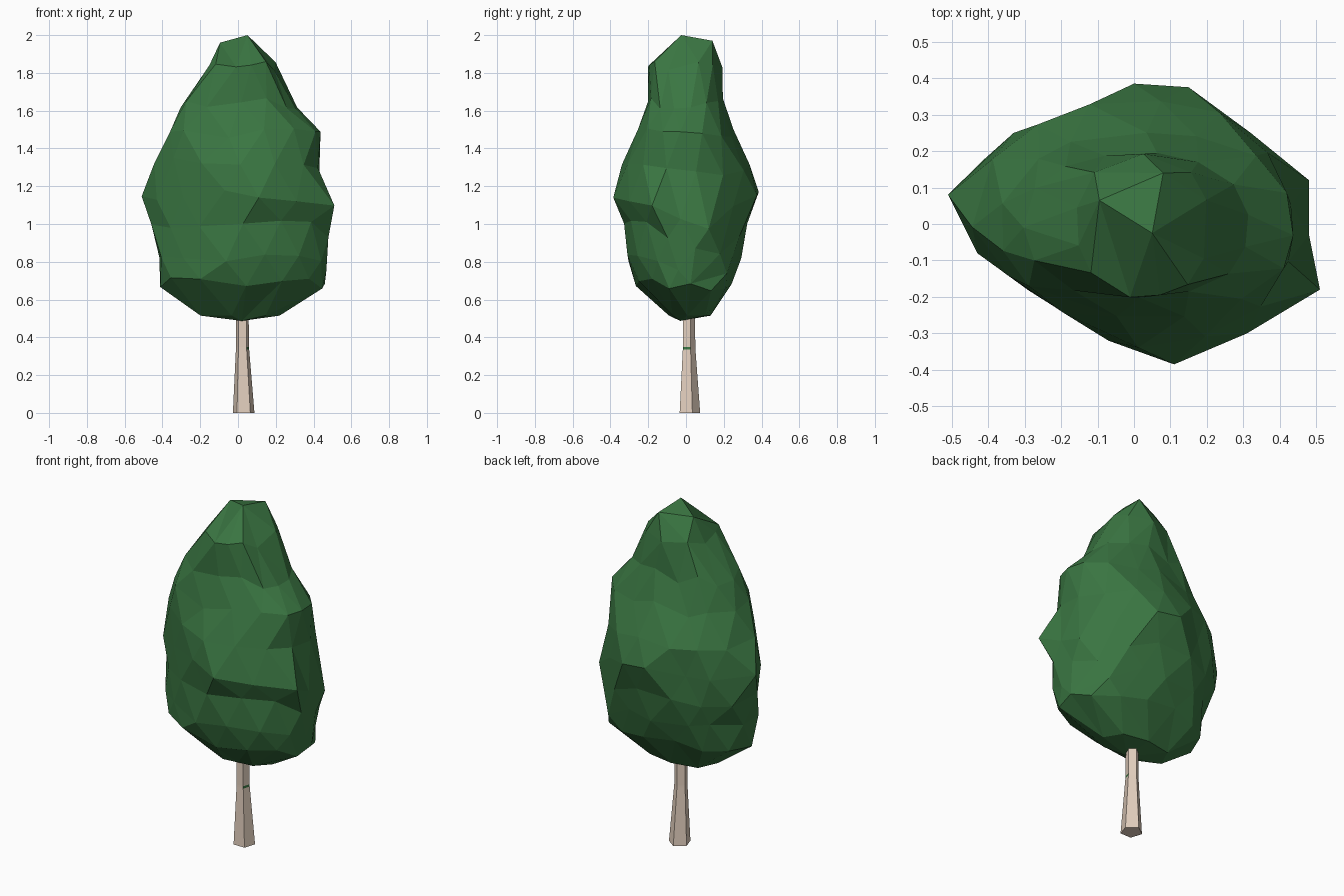
import bpy, bmesh, math, random
from mathutils import Vector

if "Cube" in bpy.data.objects:
    bpy.data.objects.remove(bpy.data.objects["Cube"])

random.seed(4)


def material(name, rgb):
    m = bpy.data.materials.new(name)
    m.diffuse_color = (*rgb, 1)
    m.use_nodes = True
    m.node_tree.nodes["Principled BSDF"].inputs["Base Color"].default_value = m.diffuse_color
    return m


LEAF = material("leaf green", (0.042, 0.18, 0.054))
BARK = material("pale bark", (0.76, 0.62, 0.51))


def finish(bm, name, mats):
    bmesh.ops.recalc_face_normals(bm, faces=bm.faces[:])
    mesh = bpy.data.meshes.new(name)
    bm.to_mesh(mesh)
    bm.free()
    for m in mats:
        mesh.materials.append(m)
    ob = bpy.data.objects.new(name, mesh)
    bpy.context.collection.objects.link(ob)
    return ob


# Trunk: tapered pentagon with one tiny green fleck on the right side
# each ring: z, radius, centre x, centre y
trunk_rings = [(0, .06, .03, .015), (.335, .037, .024, .013),
               (.348, .0365, .024, .013), (.7, .033, .022, .012)]
bm = bmesh.new()
rings = []
for z, r, cx, cy in trunk_rings:
    rings.append([bm.verts.new((cx + r * math.cos(math.radians(90 + 72 * i)),
                                cy + r * math.sin(math.radians(90 + 72 * i)), z))
                  for i in range(5)])
for k in range(3):
    for i in range(5):
        j = (i + 1) % 5
        f = bm.faces.new((rings[k][i], rings[k][j], rings[k + 1][j], rings[k + 1][i]))
        if k == 1 and i == 3:
            f.material_index = 1
bm.faces.new(rings[0][::-1])
bm.faces.new(rings[-1])
finish(bm, "trunk", [BARK, LEAF])

# Crown: rounded rings, none reaching outside the plan outline
outline = [(.48, .12), (.32, .25), (.15, .375), (0, .385), (-.2, .29),
           (-.33, .25), (-.51, .08), (-.43, -.08), (-.29, -.18), (-.07, -.32),
           (.11, -.385), (.31, -.3), (.51, -.18), (.48, -.03)]
count = len(outline)
angles = [math.atan2(y / .385, x / .51) % math.tau for x, y in outline]
# each level: z, x min, x max, y min, y max
levels = [(.515, -.20, .22, -.09, .13), (.69, -.41, .465, -.27, .24),
          (.83, -.42, .48, -.31, .295), (.99, -.47, .485, -.325, .325),
          (1.15, -.51, .51, -.385, .385), (1.32, -.44, .43, -.345, .345),
          (1.48, -.37, .445, -.255, .25), (1.64, -.31, .32, -.205, .195),
          (1.84, -.155, .21, -.2, .195)]
MID = 4
# how far each level sags on the right, towards the back
sag = [0, .02, .1, .15, .17, .07, 0, 0, 0]


def clip(x, y):
    """Pull a point back along its ray to the plan outline."""
    for i in range(count):
        (ax, ay), (bx, by) = outline[i], outline[(i + 1) % count]
        ca, cb = ax * y - ay * x, bx * y - by * x
        if ca >= 0 >= cb and ca != cb:
            t = ca / (ca - cb)
            qx, qy = ax + t * (bx - ax), ay + t * (by - ay)
            if qx * x + qy * y > 0:
                s = min(1, math.hypot(qx, qy) / math.hypot(x, y))
                return x * s, y * s
    return x, y


def fit(vals, lo, hi):
    a, b = min(vals), max(vals)
    return [lo + (v - a) * (hi - lo) / (b - a) for v in vals]


bm = bmesh.new()
rings = []
for n, (z, x0, x1, y0, y1) in enumerate(levels):
    if n == MID:
        pts = outline
    else:
        # odd levels are turned by half a step, so the facets interlock
        turned = [a if n % 2 == 0 else
                  a + ((angles[(i + 1) % count] - a) % math.tau) / 2
                  for i, a in enumerate(angles)]
        power = 2 / 2.25
        xs = [math.copysign(abs(math.cos(a)) ** power, math.cos(a)) for a in turned]
        ys = [math.copysign(abs(math.sin(a)) ** power, math.sin(a)) for a in turned]
        pts = [clip(x, y) for x, y in zip(fit(xs, x0, x1), fit(ys, y0, y1))]
    ring = []
    for x, y in pts:
        s = 1 if n in (0, MID) else 1 - random.uniform(-.01, .025)
        dz = 0 if n == 0 else random.uniform(-.03, .03)
        turn = math.atan2(y / .385, x / .51) - angles[0]
        dz -= sag[n] * max(0, math.cos(turn)) ** 6
        ring.append(bm.verts.new((x * s, y * s, z + dz)))
    rings.append(ring)
# crest: the last ring collapses onto three peak points
peaks = [Vector(p) for p in ((.05, -.025, 2), (.08, .14, 1.97), (-.095, .065, 1.96))]
rings.append([bm.verts.new(min(peaks, key=lambda p: (p.xy - v.co.xy).length))
              for v in rings[-1]])
for k in range(len(rings) - 1):
    lo, hi = rings[k], rings[k + 1]
    for i in range(count):
        j = (i + 1) % count
        if k % 2 == 0:
            bm.faces.new((lo[i], lo[j], hi[i]))
            bm.faces.new((lo[j], hi[j], hi[i]))
        else:
            bm.faces.new((lo[i], hi[j], hi[i]))
            bm.faces.new((lo[i], lo[j], hi[j]))
for ring, tip in ((rings[0], (.02, -.03, .487)), (rings[-1], peaks[0])):
    v = bm.verts.new(tip)
    for i in range(count):
        bm.faces.new((ring[i], ring[(i + 1) % count], v))
# merge the crowded points so the facets stay large
bmesh.ops.remove_doubles(bm, verts=bm.verts[:], dist=.001)
low = [v for v in bm.verts if v.co.z < 1.9]
bmesh.ops.remove_doubles(bm, verts=low, dist=.08)
finish(bm, "crown", [LEAF])
